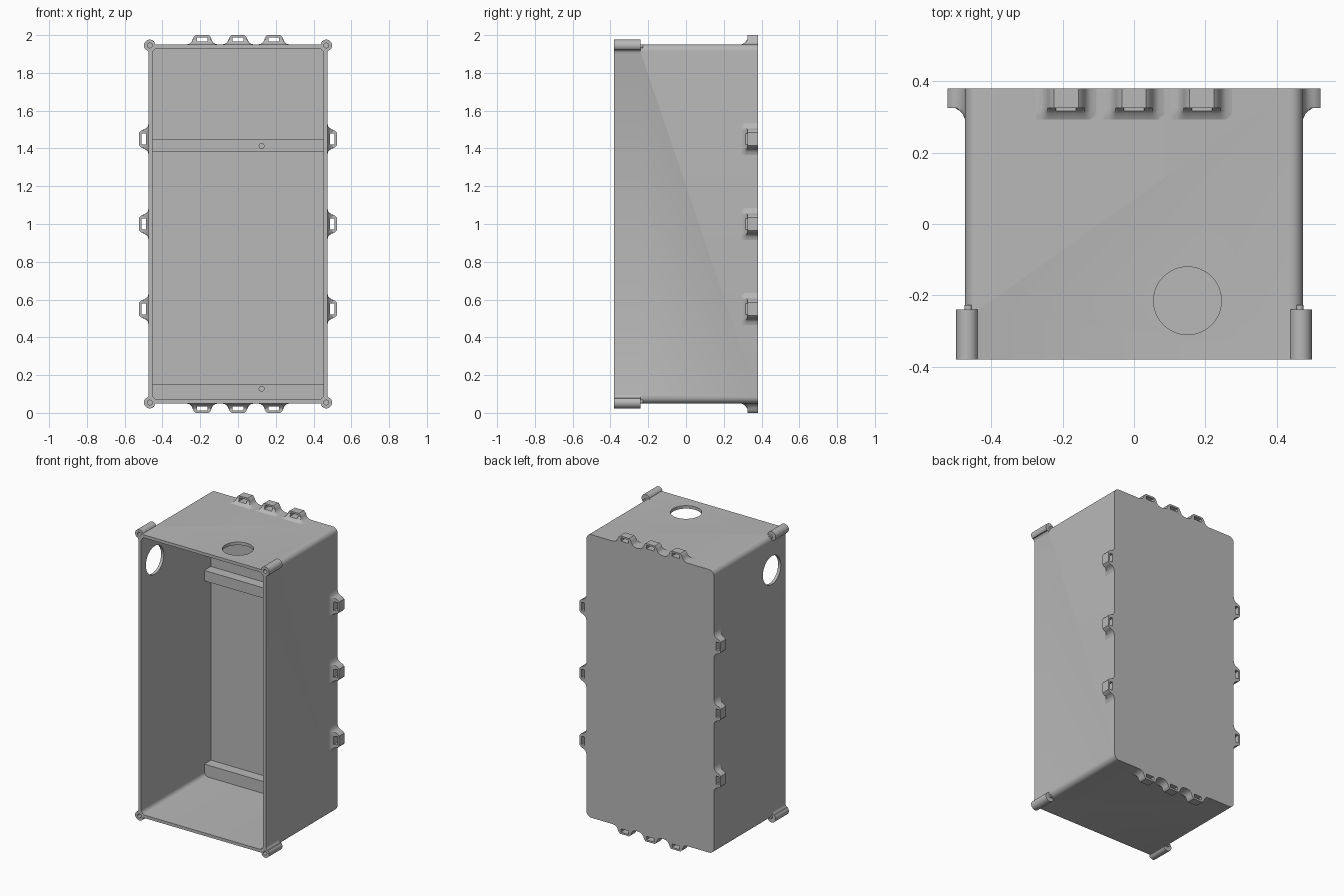
import bpy, bmesh
from math import sin, cos, pi, radians

if "Cube" in bpy.data.objects:
    bpy.data.objects.remove(bpy.data.objects["Cube"])

grey = bpy.data.materials.new("plain grey")
grey.use_nodes = True
grey.diffuse_color = (0.48, 0.48, 0.48, 1)
grey.node_tree.nodes["Principled BSDF"].inputs["Base Color"].default_value = (0.48, 0.48, 0.48, 1)

W, H, D, MID = 0.473, 0.95, 0.38, 1.0    # half sizes and centre height
WALL = 0.02


def make(name, lofts):
    """One object from closed lofts; each loft is a list of rings of points."""
    bm = bmesh.new()
    for rings in lofts:
        vs = [[bm.verts.new(p) for p in ring] for ring in rings]
        n = len(vs[0])
        for a, b in zip(vs, vs[1:]):
            for i in range(n):
                j = (i + 1) % n
                bm.faces.new((a[i], a[j], b[j], b[i]))
        bm.faces.new(vs[0])
        bm.faces.new(vs[-1])
    bmesh.ops.remove_doubles(bm, verts=bm.verts, dist=1e-5)
    bmesh.ops.recalc_face_normals(bm, faces=bm.faces)
    mesh = bpy.data.meshes.new(name)
    bm.to_mesh(mesh)
    bm.free()
    mesh.materials.append(grey)
    ob = bpy.data.objects.new(name, mesh)
    bpy.context.collection.objects.link(ob)
    return ob


def along_y(outline, y0, y1):
    return [[(x, y, z) for x, z in outline] for y in (y0, y1)]


def circle(cx, cz, r, n=32):
    return [(cx + r * cos(2 * pi * i / n), cz + r * sin(2 * pi * i / n)) for i in range(n)]


def round_rect(hw, hh, r, n=8):
    pts = []
    for k, (sx, sz) in enumerate(((1, 1), (-1, 1), (-1, -1), (1, -1))):
        for i in range(n + 1):
            a = pi / 2 * (k + i / n)
            pts.append((sx * (hw - r) + r * cos(a), MID + sz * (hh - r) + r * sin(a)))
    return pts


def box(x0, x1, y0, y1, z0, z1):
    return along_y([(x0, z0), (x1, z0), (x1, z1), (x0, z1)], y0, y1)


def combine(ob, tool, operation):
    mod = ob.modifiers.new(operation, "BOOLEAN")
    mod.operation, mod.solver, mod.object = operation, "EXACT", tool
    bpy.context.view_layer.objects.active = ob
    bpy.ops.object.modifier_apply(modifier=mod.name)
    bpy.data.objects.remove(tool)


def smooth(ob):
    bpy.ops.object.select_all(action="DESELECT")
    ob.select_set(True)
    bpy.context.view_layer.objects.active = ob
    bpy.ops.object.shade_smooth_by_angle(angle=radians(30))


# Rounded case with four screw bosses flared into the front corners
case = make("case", [along_y(round_rect(W, H, 0.035), -D, D)])
corners = [(sx, sz) for sx in (-1, 1) for sz in (-1, 1)]
BX, BZ, BR = 0.467, 0.945, 0.031


def boss_outline(sx, sz):
    arc = [(BX + BR * cos(a), BZ + BR * sin(a))
           for a in (radians(-45 + 180 * i / 20) for i in range(21))]
    flare = [(0.455, 0.962), (0.443, 0.953), (0.43, 0.949), (0.43, 0.9),
             (0.472, 0.9), (0.476, 0.914), (0.483, 0.922)]
    flare[0] = (BX - BR * 0.9, BZ + BR * 0.4)
    return [(sx * x, MID + sz * z) for x, z in arc + flare]


combine(case, make("bosses", [along_y(boss_outline(*c), -D, -0.24) for c in corners]), "UNION")
combine(case, make("cavity", [along_y(round_rect(W - WALL, H - WALL, 0.03), -0.5, D - WALL)]),
        "DIFFERENCE")
combine(case, make("screw_holes", [along_y(circle(sx * BX, MID + sz * BZ, 0.013, 20), -0.5, -0.26)
                                   for sx, sz in corners]), "DIFFERENCE")

# Cable openings in the top and the right wall
R = 0.095
top_ring = [[(x, y, z) for x, y in circle(0.15, -0.215, R, 48)] for z in (1.85, 2.1)]
side_ring = [[(x, y, z) for y, z in circle(-0.235, 1.72, R, 48)] for x in (-0.6, -0.4)]
combine(case, make("openings", [top_ring, side_ring]), "DIFFERENCE")
smooth(case)

# Small stubs behind the bosses
stubs = make("boss_stubs", [along_y(circle(sx * 0.464, MID + sz * 0.94, 0.011, 16), -0.25, -0.227)
                            for sx, sz in corners])
smooth(stubs)

# Flared mounting tabs around the back edge: u runs along the wall, v away from it
half = [(0.085, -0.015), (0.085, 0), (0.068, 0.004), (0.058, 0.012), (0.052, 0.022),
        (0.048, 0.032), (0.043, 0.042), (0.034, 0.05)]
outline = half + [(-u, v) for u, v in reversed(half)]
layers = [(D, 1), (0.325, 1), (0.325, 0.028), (0.317, 0.016), (0.308, 0.007), (0.293, 0)]
places = [lambda u, v, y, s=s, c=c: (c + u, y, MID + s * (H + v))
          for s in (-1, 1) for c in (-0.19, 0, 0.19)]
places += [lambda u, v, y, s=s, c=c: (s * (W + v), y, MID + c + u)
           for s in (-1, 1) for c in (-0.45, 0, 0.45)]
slot = [(-0.028, 0.015), (0.028, 0.015), (0.028, 0.038), (-0.028, 0.038)]
tabs = make("mounting_tabs", [[[p(u, min(v, limit), y) for u, v in outline]
                               for y, limit in layers] for p in places])
slots = make("tab_slots", [[[p(u, v, y) for u, v in slot] for y in (0.2, 0.5)] for p in places])
combine(tabs, slots, "DIFFERENCE")
smooth(tabs)

# Cross rails on the inner back wall, each with a screw hole
for name, z0, z1, hole in (("upper_rail", 1.38, 1.45, 1.413), ("lower_rail", 0.065, 0.15, 0.128)):
    rail = make(name, [box(-0.456, 0.456, 0.29, 0.365, z0, z1)])
    combine(rail, make("rail_hole", [along_y(circle(0.125, hole, 0.013, 20), 0.2, 0.34)]),
            "DIFFERENCE")
    smooth(rail)
